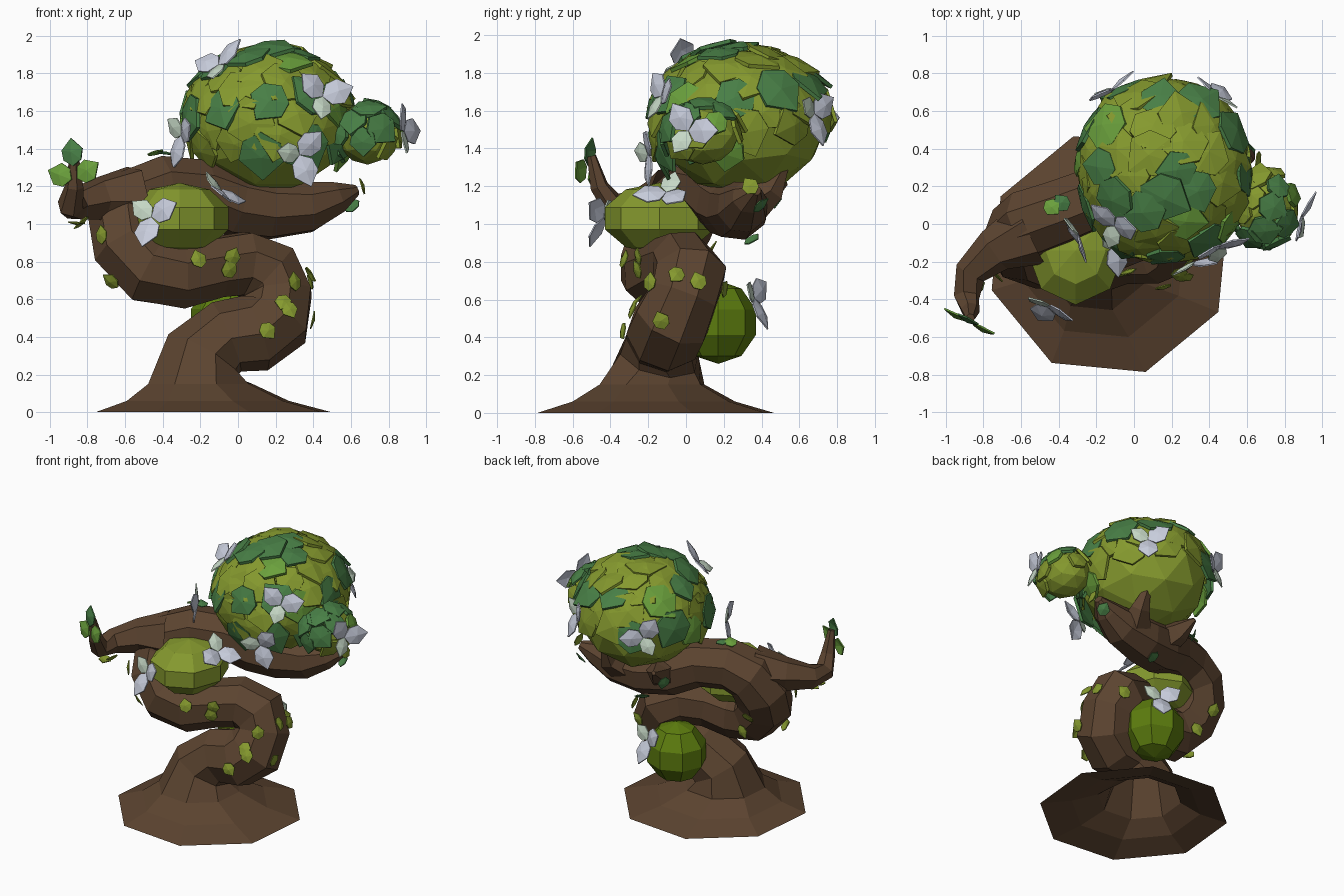
import bpy, bmesh, math, random
from mathutils import Vector
from mathutils.bvhtree import BVHTree

if "Cube" in bpy.data.objects:
    bpy.data.objects.remove(bpy.data.objects["Cube"])

random.seed(7)
UP = Vector((0, 0, 1))


def material(name, rgb):
    m = bpy.data.materials.new(name)
    lin = [((c / 255 + .055) / 1.055) ** 2.4 for c in rgb]
    m.diffuse_color = (*lin, 1)
    m.use_nodes = True
    m.node_tree.nodes["Principled BSDF"].inputs["Base Color"].default_value = m.diffuse_color
    return m


BARK = material("bark brown", (92, 68, 48))
OLIVE = material("olive green", (133, 153, 46))
DARK = material("dark green", (72, 127, 70))
MID = material("fresh green", (106, 160, 60))
MOSS = material("moss green", (92, 124, 14))
PETAL = material("lavender grey", (200, 205, 220))
PALE = material("pale green", (198, 216, 198))
LEAFS = [OLIVE, DARK, MID, PETAL, PALE]


def finish(bm, name, mats):
    bmesh.ops.recalc_face_normals(bm, faces=bm.faces)
    me = bpy.data.meshes.new(name)
    bm.to_mesh(me)
    ob = bpy.data.objects.new(name, me)
    bpy.context.collection.objects.link(ob)
    for m in mats:
        me.materials.append(m)
    return ob


def tube(bm, path, sides, upright=0, start=0.0):
    """Sweep a polygon along (x, y, z, radius) points."""
    pts = [Vector(p[:3]) for p in path]
    u = Vector((math.cos(start), math.sin(start), 0))
    prev = None
    for i, p in enumerate(pts):
        t = (pts[min(i + 1, len(pts) - 1)] - pts[max(i - 1, 0)]).normalized()
        if i < upright:
            t = UP
        u = (u - t * u.dot(t)).normalized()
        v = t.cross(u)
        ring = []
        for k in range(sides):
            a = 2 * math.pi * k / sides
            ring.append(bm.verts.new(p + (u * math.cos(a) + v * math.sin(a)) * path[i][3]))
        if prev:
            for k in range(sides):
                j = (k + 1) % sides
                bm.faces.new((prev[k], prev[j], ring[j], ring[k]))
        prev = ring
    bm.faces.new(prev)


OUTLINE = [(0, 0), (.2, -.4), (.58, -.5), (1, 0), (.6, .48), (.23, .42)]


def leaf(bm, base, n, t, length, width, mat, thick=.009, cup=.1):
    """One thin, slightly domed leaf growing from base along t."""
    n = n.normalized()
    t = (t - n * t.dot(n)).normalized()
    s = n.cross(t)
    rims = []
    for h in (0, -thick):
        rim = [bm.verts.new(base + t * a * length + s * b * width + n * h) for a, b in OUTLINE]
        mid = bm.verts.new(base + t * .5 * length + n * (cup * length + h))
        rims.append((rim, mid))
    (top, tm), (bot, bmid) = rims
    for i in range(6):
        j = (i + 1) % 6
        for f in ((tm, top[i], top[j]), (bmid, bot[j], bot[i]), (top[i], bot[i], bot[j], top[j])):
            bm.faces.new(f).material_index = LEAFS.index(mat)


def jitter(a):
    return Vector([random.uniform(-a, a) for _ in range(3)])


# Coiling trunk with flared, open foot
trunk = bmesh.new()
tube(trunk, [
    (-.13, -.16, 0, .655), (-.16, -.17, .06, .45), (-.20, -.18, .15, .29), (-.19, -.14, .30, .22),
    (-.06, -.12, .40, .20), (.09, -.11, .42, .21), (.19, -.07, .49, .21), (.215, -.01, .62, .19),
    (.16, .02, .73, .20), (.03, -.02, .79, .18), (-.12, -.09, .77, .17), (-.30, -.15, .73, .19),
    (-.47, -.16, .76, .20), (-.58, -.12, .88, .20), (-.60, -.05, 1.01, .20), (-.54, .01, 1.13, .19),
    (-.40, .06, 1.19, .18), (-.20, .14, 1.18, .17), (-.02, .22, 1.11, .18),
    (.17, .27, 1.08, .17), (.38, .30, 1.09, .14), (.53, .33, 1.14, .09), (.63, .37, 1.18, .03)],
    8, 3, math.radians(-73))
# Left branch with upturned tip, and the stubs that carry the crown
tube(trunk, [(-.55, -.05, 1.14, .18), (-.74, -.14, 1.13, .12), (-.87, -.26, 1.10, .085),
             (-.89, -.39, 1.10, .07), (-.87, -.46, 1.20, .05), (-.87, -.50, 1.36, .025)], 6)
tube(trunk, [(0, .25, 1.12, .14), (-.06, .42, 1.16, .08), (-.1, .53, 1.22, .015)], 5)
tube(trunk, [(.28, .33, 1.10, .13), (.33, .46, 1.18, .07), (.32, .53, 1.32, .02)], 5)
surface = BVHTree.FromBMesh(trunk)
finish(trunk, "trunk", [BARK])


# Foliage balls
def ball(name, centre, radii, mat, coarse=False):
    bm = bmesh.new()
    if coarse:
        bmesh.ops.create_uvsphere(bm, u_segments=8, v_segments=5, radius=1.05)
    else:
        bmesh.ops.create_icosphere(bm, subdivisions=2, radius=1)
    for v in bm.verts:
        v.co = Vector([c + r * x for c, r, x in zip(centre, radii, v.co)])
    finish(bm, name, [mat])


CROWN = (.16, .29, 1.54), (.43, .46, .385)
SIDE = (.69, .09, 1.47), (.16, .19, .155)
ball("crown", *CROWN, OLIVE)
ball("side_crown", *SIDE, OLIVE)
ball("front_bush", (-.31, -.14, 1.03), (.26, .29, .18), OLIVE, True)
ball("back_bush", (-.04, .17, .48), (.21, .20, .21), MOSS, True)


# Overlapping leaf shingles on the crown balls, colours spread evenly
def shingles(name, shape, count, size, dark_share):
    bm = bmesh.new()
    c, r = Vector(shape[0]), shape[1]
    for i in range(count):
        z = 1 - 2 * (i + .5) / count
        a = i * 2.39996
        q = math.sqrt(1 - z * z)
        d = Vector((q * math.cos(a), q * math.sin(a), z))
        if z < -.45 + .5 * max(0, d.y):
            continue
        p = c + Vector([x * k for x, k in zip(d, r)])
        n = (Vector([x / k for x, k in zip(d, r)]).normalized() + jitter(.16)).normalized()
        t = -UP + jitter(.8)
        t = (t - n * t.dot(n)).normalized()
        n = (n - t * .08).normalized()
        L = size * random.uniform(.85, 1.15)
        k = (i * .41421 + .2) % 1
        mat = DARK if k < dark_share else MID if k < dark_share + .07 else OLIVE
        lift = .006 if mat == OLIVE else .02
        leaf(bm, p - t * L * .5 + n * lift, n, t, L, L * .9, mat, .02, .07)
    finish(bm, name, LEAFS)


shingles("crown_leaves", CROWN, 98, .26, .3)
shingles("side_crown_leaves", SIDE, 26, .17, .5)


# Blossoms: two grey petals and one pale one, lying on the foliage
def blossom(bm, p, n, turn):
    p, n = Vector(p), Vector(n).normalized()
    side = (UP if abs(n.z) < .9 else Vector((0, 1, 0))).cross(n).normalized()
    up = n.cross(side)
    for k, (mat, size) in enumerate(((PETAL, .18), (PETAL, .17), (PALE, .14))):
        a = math.radians(turn + 120 * k)
        d = side * math.cos(a) + up * math.sin(a)
        leaf(bm, p + n * .025, n - d * .2, d + n * .2, size, size * .78, mat, .008, .08)


flowers = bmesh.new()
for p, n, turn in [
        ((-.45, -.42, 1.03), (-.4, -.85, .3), 265),
        ((-.11, -.10, 1.15), (.6, -.2, .72), 200),
        ((.44, -.11, 1.67), (.4, -.9, .3), 15),
        ((.32, -.18, 1.37), (.3, -.9, -.1), 290),
        ((-.28, -.04, 1.47), (-.85, -.45, 0), 260),
        ((-.09, .0, 1.83), (-.6, -.5, .7), 60),
        ((.43, .66, 1.58), (.6, .8, .15), 270),
        ((-.12, .68, 1.56), (-.5, .85, .05), 60),
        ((.86, .02, 1.49), (.93, -.3, .1), 0),
        ((.06, .34, .60), (.35, .9, .25), 270)]:
    blossom(flowers, p, n, turn)
finish(flowers, "blossoms", LEAFS)

# Leaf fan on the tip of the left branch
tip = bmesh.new()
for d, mat in (((-.75, .4, .3), MID), ((.75, -.5, .65), MID), ((-.1, .1, 1), DARK)):
    d = Vector(d).normalized()
    root = Vector((-.87, -.53, 1.23)) + d * (.08 if mat == DARK else .02)
    leaf(tip, root, Vector((-.45, -.9, .1)), d, .15, .125, mat)
finish(tip, "branch_tip_leaves", LEAFS)

# Small leaves scattered on the bark
small = bmesh.new()
for x, y, z, mat in [
        (.03, -.4, .82, OLIVE), (.01, -.4, .75, OLIVE), (.25, -.4, .66, OLIVE), (.31, -.4, .58, OLIVE),
        (.22, -.5, .44, OLIVE), (.45, -.04, .76, OLIVE), (.5, .08, .75, OLIVE), (.36, -.25, .72, OLIVE),
        (.5, -.14, .48, OLIVE), (-.17, -.45, .88, OLIVE), (-.70, -.25, .68, OLIVE), (-.86, -.37, .95, OLIVE),
        (-.76, -.30, .95, OLIVE), (-.80, -.34, .96, OLIVE), (-.45, .1, 1.5, MID), (-.38, .13, 1.5, DARK),
        (.66, .34, 1.2, OLIVE), (.62, .42, 1.08, DARK), (-.2, .5, 1.1, DARK), (-.6, .25, .8, OLIVE),
        (-.5, .2, .68, OLIVE), (.1, .4, .85, DARK), (.3, .3, .65, OLIVE)]:
    q = Vector((x, y, z))
    p = surface.find_nearest(q)[0]
    n = (q - p).normalized()
    t = UP * random.choice((-1, 1)) + jitter(.6)
    t = (t - n * t.dot(n)).normalized()
    leaf(small, p - t * .05 + n * .022, n - t * .15, t, .105, .09, mat, .006)
finish(small, "bark_leaves", LEAFS)
